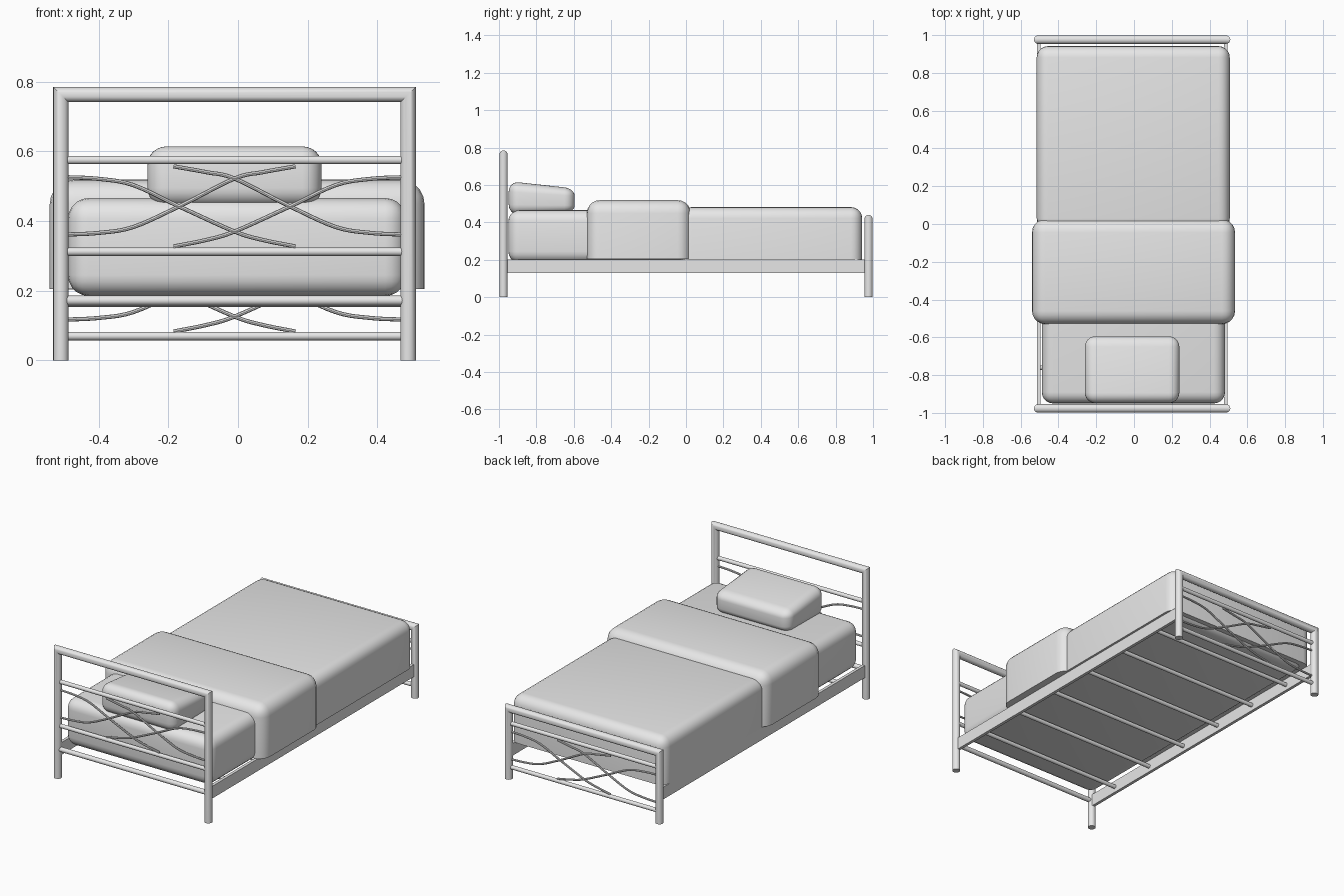
import bpy, bmesh, math
from mathutils import Vector

if "Cube" in bpy.data.objects:
    bpy.data.objects.remove(bpy.data.objects["Cube"])

CX = -0.01                      # centre line of the metal frame
POST_X, END_Y = 0.498, 0.976    # post offset from the centre line, end position
grey = bpy.data.materials.new("soft_grey")
grey.diffuse_color = (0.8, 0.8, 0.8, 1)
grey.use_nodes = True
grey.node_tree.nodes["Principled BSDF"].inputs["Base Color"].default_value = grey.diffuse_color


def finish(name, bm):
    bmesh.ops.recalc_face_normals(bm, faces=bm.faces)
    me = bpy.data.meshes.new(name)
    bm.to_mesh(me)
    bm.free()
    me.materials.append(grey)
    ob = bpy.data.objects.new(name, me)
    bpy.context.collection.objects.link(ob)
    return ob


def tube(name, pts, r, sides=16):
    """Sweep a round section along points in an x-z plane or along one line, with mitred corners."""
    pts = [Vector(p) for p in pts]
    bm = bmesh.new()
    rings = []
    for i, p in enumerate(pts):
        d0 = (p - pts[max(i - 1, 0)]).normalized()
        d1 = (pts[min(i + 1, len(pts) - 1)] - p).normalized()
        t = (d0 + d1).normalized()
        side = t.cross(Vector((0, 1, 0))).normalized()
        stretch = 1 / max(t.dot(d1 if i == 0 else d0), 0.3)
        ring = []
        for k in range(sides):
            a = 2 * math.pi * k / sides
            ring.append(bm.verts.new(p + side * (r * stretch * math.cos(a))
                                     + Vector((0, r * math.sin(a), 0))))
        rings.append(ring)
    for a, b in zip(rings, rings[1:]):
        for k in range(sides):
            n = (k + 1) % sides
            bm.faces.new((a[k], a[n], b[n], b[k]))
    bm.faces.new(rings[0])
    bm.faces.new(rings[-1][::-1])
    return finish(name, bm)


def box(name, lo, hi, r=0, seg=5, round_bottom=True):
    """Box between two corners, with rounded edges if r is set."""
    bm = bmesh.new()
    bmesh.ops.create_cube(bm, size=1)
    for v in bm.verts:
        v.co = [(l + h) / 2 + c * (h - l) for l, h, c in zip(lo, hi, v.co)]
    if r:
        edges = [e for e in bm.edges
                 if round_bottom or max(v.co.z for v in e.verts) > lo[2] + 0.01]
        bmesh.ops.bevel(bm, geom=edges, offset=r, segments=seg, profile=0.5,
                        affect='EDGES', clamp_overlap=True)
    return finish(name, bm)


def smooth_path(keys, steps=5):
    """Catmull-Rom path through x-z points."""
    k = [Vector(p) for p in keys]
    k = [2 * k[0] - k[1]] + k + [2 * k[-1] - k[-2]]
    out = []
    for a, b, c, d in zip(k, k[1:], k[2:], k[3:]):
        for i in range(steps):
            t = i / steps
            out.append(0.5 * (2 * b + (c - a) * t + (2 * a - 5 * b + 4 * c - d) * t * t
                              + (3 * b - a - 3 * c + d) * t ** 3))
    return out + [k[-2]]


# Ornamental rods, measured from the centre line; the other side is mirrored
FALLING = [(-0.49, 0.526), (-0.39, 0.521), (-0.29, 0.503), (-0.155, 0.44),
           (0, 0.37), (0.08, 0.346), (0.175, 0.327)]
RISING = [(-0.49, 0.361), (-0.39, 0.366), (-0.29, 0.383), (-0.155, 0.444),
          (0, 0.522), (0.08, 0.54), (0.175, 0.557)]


def bed_end(prefix, y, height, bars, drop):
    top = height - 0.022
    tube(prefix + "_post_frame", [(CX - POST_X, y, 0), (CX - POST_X, y, top),
                                  (CX + POST_X, y, top), (CX + POST_X, y, 0)], 0.022, 20)
    for i, (z, r) in enumerate(bars):
        tube(f"{prefix}_crossbar_{i + 1}", [(CX - POST_X, y, z), (CX + POST_X, y, z)], r)
    for label, keys in (("falling", FALLING), ("rising", RISING)):
        path = smooth_path(keys)
        for s, hand in ((1, "left"), (-1, "right")):
            tube(f"{prefix}_{label}_rod_{hand}",
                 [(CX + s * p.x, y, p.y - drop) for p in path], 0.006, 8)


# Headboard and footboard
bed_end("headboard", -END_Y, 0.785, [(0.575, 0.012), (0.312, 0.012), (0.172, 0.014)], 0)
bed_end("footboard", END_Y, 0.44, [(0.331, 0.012), (0.07, 0.012)], 0.244)

# Side rails
for s, hand in ((-1, "left"), (1, "right")):
    x = CX + s * 0.495
    box(f"side_rail_{hand}", (x - 0.009, -0.97, 0.13), (x + 0.009, 0.965, 0.203))

# Round slats below the mattress
for i in range(6):
    y = -0.76 + i * 0.3
    tube(f"slat_{i + 1}", [(CX - 0.49, y, 0.165), (CX + 0.49, y, 0.165)], 0.012)
bpy.context.view_layer.update()

# Mattress, blanket and folded cover
box("mattress", (-0.488, -0.95, 0.185), (0.482, 0.93, 0.466), 0.06)
box("blanket", (-0.515, -0.03, 0.203), (0.507, 0.942, 0.482), 0.06, round_bottom=False)
box("folded_cover", (-0.54, -0.53, 0.205), (0.535, 0.025, 0.519), 0.07, round_bottom=False)

# Pillow, thicker towards the headboard
pillow = box("pillow", (-0.26, -0.948, 0.44), (0.24, -0.595, 0.62), 0.055, 6)
for v in pillow.data.vertices:
    t = (v.co.y + 0.948) / 0.353
    v.co.z = 0.44 + 0.012 * t + (v.co.z - 0.44) * (1 - 0.28 * t)

# Smooth shading with crisp edges
for ob in bpy.context.scene.objects:
    ob.select_set(True)
    bpy.context.view_layer.objects.active = ob
bpy.ops.object.shade_smooth_by_angle(angle=math.radians(35))
